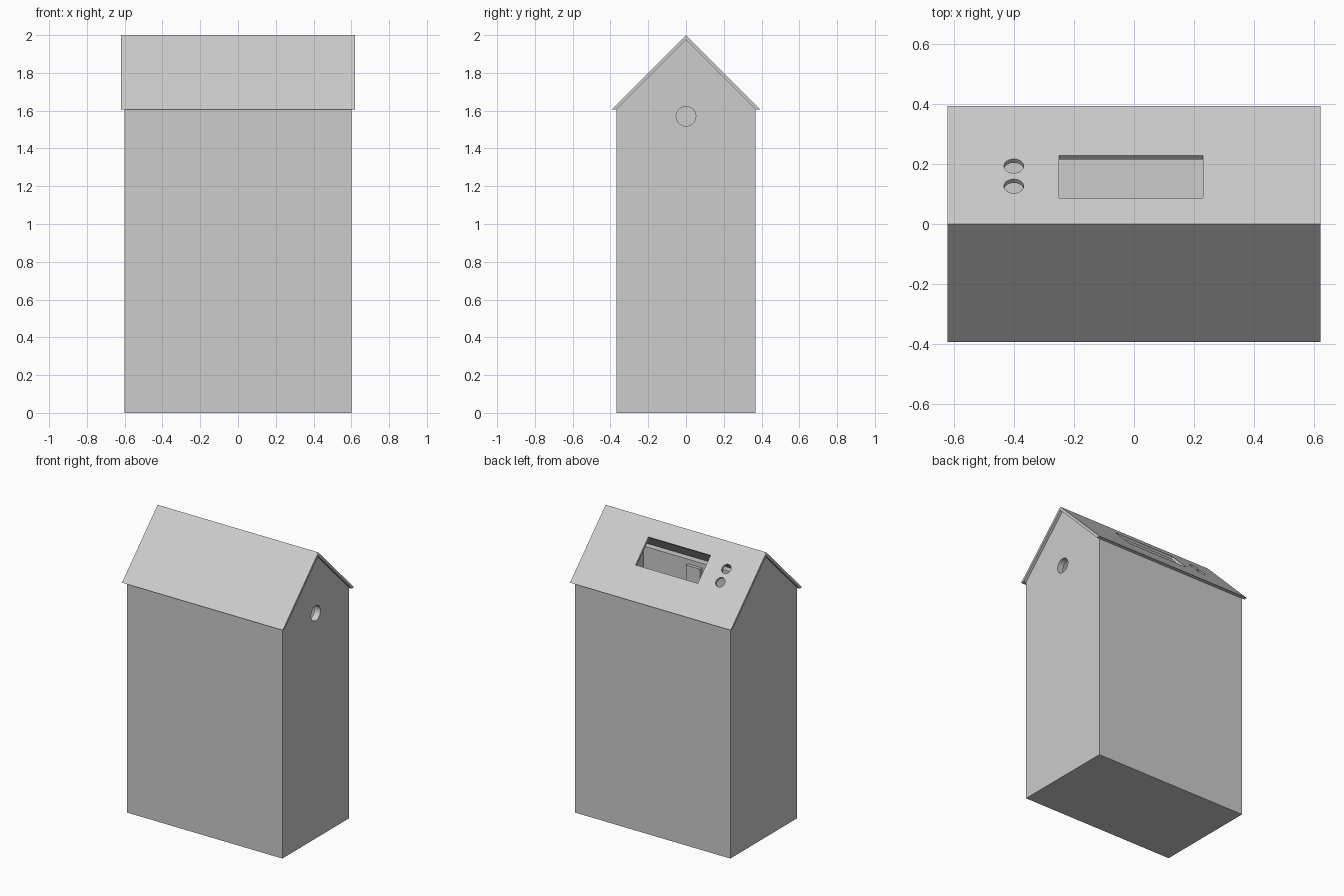
import bpy, bmesh, math
from mathutils import Matrix

cube = bpy.data.objects.get("Cube")
if cube:
    bpy.data.objects.remove(cube, do_unlink=True)

# Single light grey paint
grey = bpy.data.materials.new("light_grey")
grey.use_nodes = True
grey.diffuse_color = (0.604, 0.604, 0.604, 1)
grey.node_tree.nodes["Principled BSDF"].inputs["Base Color"].default_value = grey.diffuse_color


def add_object(name, bm):
    bmesh.ops.recalc_face_normals(bm, faces=bm.faces)
    mesh = bpy.data.meshes.new(name)
    bm.to_mesh(mesh)
    bm.free()
    mesh.materials.append(grey)
    obj = bpy.data.objects.new(name, mesh)
    bpy.context.collection.objects.link(obj)
    return obj


def prism(name, half_profile, x0, x1):
    """Extrude a mirrored (y, z) profile along x."""
    points = half_profile + [(-y, z) for y, z in reversed(half_profile) if y > 0]
    bm = bmesh.new()
    face = bm.faces.new([bm.verts.new((x0, y, z)) for y, z in points])
    new = bmesh.ops.extrude_face_region(bm, geom=[face])["geom"]
    verts = [v for v in new if isinstance(v, bmesh.types.BMVert)]
    bmesh.ops.translate(bm, verts=verts, vec=(x1 - x0, 0, 0))
    return add_object(name, bm)


def box(name, size, location, turn=0):
    bm = bmesh.new()
    matrix = (Matrix.Translation(location) @ Matrix.Rotation(turn, 4, 'X')
              @ Matrix.Diagonal((*size, 1)))
    bmesh.ops.create_cube(bm, size=1, matrix=matrix)
    return add_object(name, bm)


def cylinder(name, radius, depth, location, angle, axis):
    bm = bmesh.new()
    matrix = Matrix.Translation(location) @ Matrix.Rotation(angle, 4, axis)
    bmesh.ops.create_cone(bm, cap_ends=True, segments=32, radius1=radius,
                          radius2=radius, depth=depth, matrix=matrix)
    return add_object(name, bm)


def cut(obj, cutters):
    """Subtract the cutters, then discard them."""
    bpy.context.view_layer.objects.active = obj
    for cutter in cutters:
        cutter.hide_render = True
        mod = obj.modifiers.new("cut", 'BOOLEAN')
        mod.operation, mod.solver, mod.object = 'DIFFERENCE', 'EXACT', cutter
        bpy.ops.object.modifier_apply(modifier=mod.name)
        bpy.data.objects.remove(cutter, do_unlink=True)
    bpy.ops.object.select_all(action='DESELECT')
    obj.select_set(True)
    bpy.ops.object.shade_smooth_by_angle(angle=math.radians(30))


RIDGE, EAVE, HALF_DEPTH, WALL = 2.0, 1.607, 0.368, 0.045
INNER_RIDGE = EAVE + HALF_DEPTH
INNER = HALF_DEPTH - WALL
SLOPE = math.radians(-45)

# Hollow house body with gabled ends and a round entrance on one end
body = prism("body", [(HALF_DEPTH, 0), (HALF_DEPTH, EAVE), (0, INNER_RIDGE)], -0.6, 0.6)
cavity = prism("cavity_cutter", [(INNER, WALL), (INNER, EAVE), (0.4, EAVE), (0, EAVE + 0.4)],
               WALL - 0.6, 0.6 - WALL)
entrance = cylinder("entrance_cutter", 0.052, 0.2, (0.6, 0, 1.57), math.pi / 2, 'Y')
cut(body, [cavity, entrance])

# Thin pitched roof with eaves cut level
roof = prism("roof", [(HALF_DEPTH, EAVE), (RIDGE - EAVE, EAVE), (0, RIDGE)], -0.62, 0.62)
# Notch the underside so the roof is a folded sheet
under = prism("underside_cutter", [(HALF_DEPTH + 0.1, EAVE - 0.1), (0, INNER_RIDGE)], -0.7, 0.7)
# Hatch and two round vents through the back slope
hatch = box("hatch_cutter", (0.48, 0.2, 0.1), (-0.01, 0.157, RIDGE - 0.157), SLOPE)
vents = [cylinder("vent_cutter", 0.033, 0.1, (-0.4, y, RIDGE - y), SLOPE, 'X')
         for y in (0.126, 0.193)]
cut(roof, [under, hatch] + vents)

# Upright batten on the inside of the front wall
box("inner_batten", (0.11, 0.024, 1.53), (0.157, 0.01 - INNER, WALL + 0.765))
